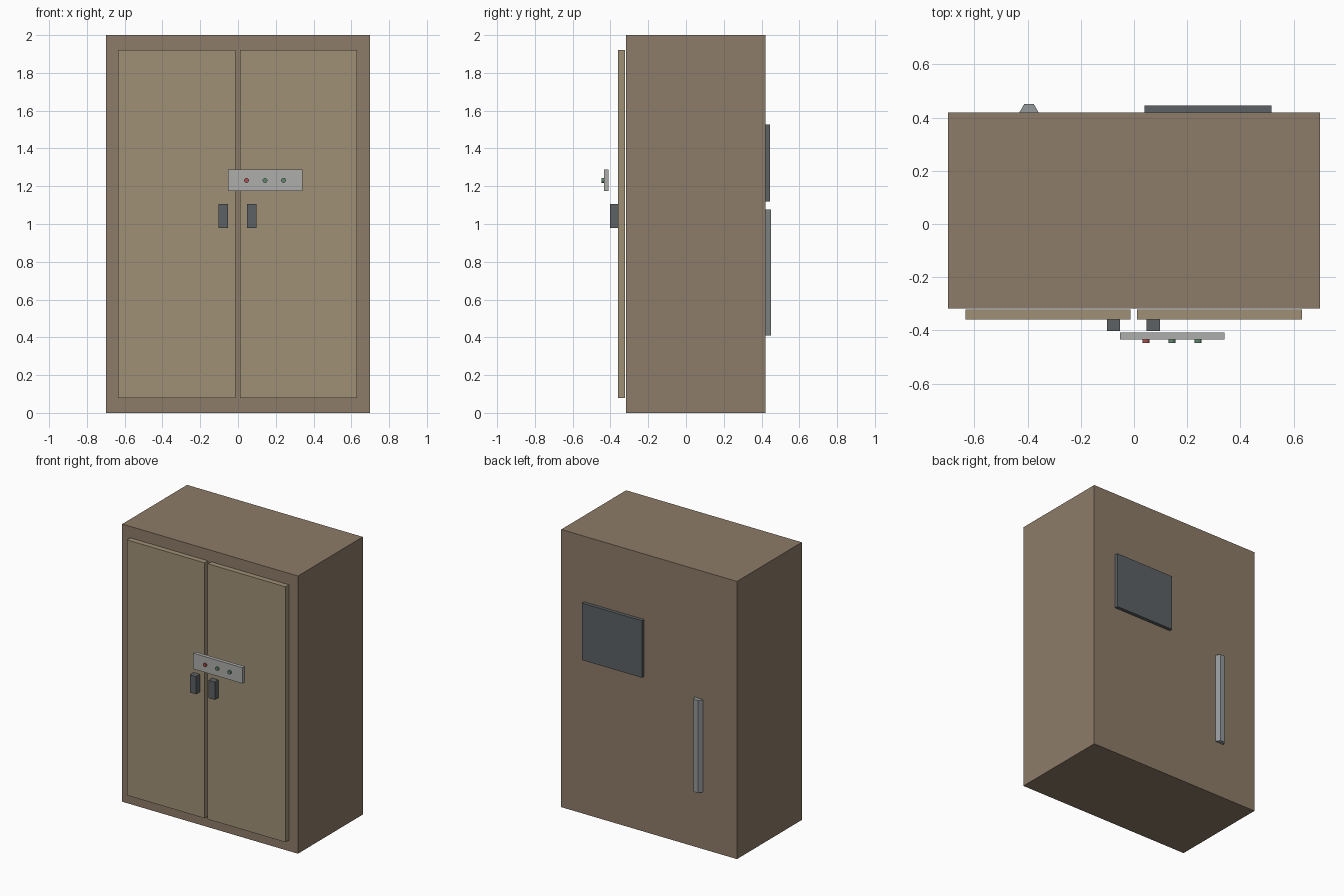
import bpy
from math import pi

if "Cube" in bpy.data.objects:
    bpy.data.objects.remove(bpy.data.objects["Cube"])


def material(name, rgb):
    m = bpy.data.materials.new(name)
    m.diffuse_color = (*rgb, 1)
    m.use_nodes = True
    m.node_tree.nodes["Principled BSDF"].inputs["Base Color"].default_value = m.diffuse_color
    return m


BROWN = material("brown_paint", (0.27, 0.20, 0.14))
TAN = material("tan_paint", (0.35, 0.28, 0.18))
DARK = material("dark_metal", (0.11, 0.12, 0.13))
STEEL = material("steel", (0.30, 0.32, 0.33))
LIGHT = material("light_metal", (0.42, 0.42, 0.41))
RED = material("red_button", (0.40, 0.08, 0.08))
GREEN = material("green_button", (0.12, 0.24, 0.15))


def finish(name, mat):
    o = bpy.context.object
    o.name = name
    o.data.materials.append(mat)
    bpy.ops.object.transform_apply(location=False, rotation=True, scale=True)
    return o


def box(name, x, y, z, mat):
    """Box spanning the given (min, max) ranges."""
    spans = (x, y, z)
    bpy.ops.mesh.primitive_cube_add(size=1, location=[(a + b) / 2 for a, b in spans])
    bpy.context.object.scale = [b - a for a, b in spans]
    return finish(name, mat)


def cylinder(name, sides, radius, depth, loc, rot, mat):
    bpy.ops.mesh.primitive_cylinder_add(vertices=sides, radius=radius, depth=depth,
                                        location=loc, rotation=rot)
    return finish(name, mat)


# Cabinet body
box("cabinet_body", (-0.70, 0.70), (-0.318, 0.42), (0, 2), BROWN)

# Doors and their handles
for side, door_x, handle_x in (("left", (-0.634, -0.014), (-0.102, -0.052)),
                               ("right", (0.011, 0.631), (0.047, 0.097))):
    box(side + "_door", door_x, (-0.36, -0.322), (0.08, 1.92), TAN)
    box(side + "_handle", handle_x, (-0.403, -0.358), (0.979, 1.107), DARK)

# Control strip with three buttons
box("control_panel", (-0.053, 0.341), (-0.435, -0.409), (1.174, 1.288), LIGHT)
for i, mat in enumerate((RED, GREEN, GREEN)):
    cylinder(f"button_{i + 1}", 12, 0.013, 0.02, (0.045 + 0.098 * i, -0.437, 1.231),
             (pi / 2, 0, 0), mat)

# Back vent plate
box("back_panel", (0.04, 0.518), (0.418, 0.445), (1.118, 1.528), DARK)

# Six-sided conduit half sunk into the back
cylinder("back_conduit", 6, 0.036, 0.666, (-0.395, 0.42, 0.744), (0, 0, pi / 2), STEEL)
tube = bpy.context.object
# Turn so a flat side faces backwards
if max(v.co.x for v in tube.data.vertices) < 0.035:
    tube.rotation_euler.z = pi / 2
